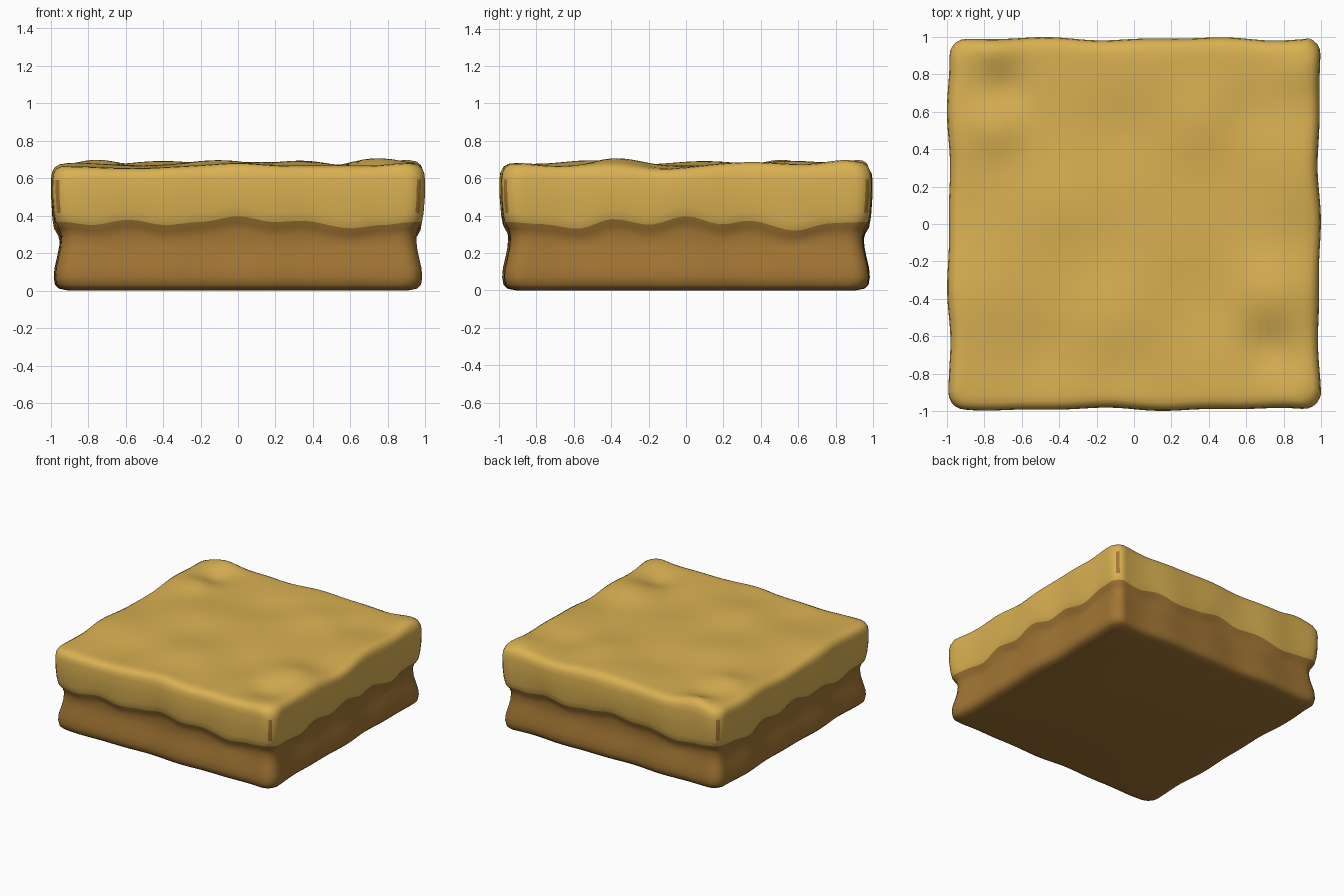
import bpy, bmesh, math

if "Cube" in bpy.data.objects:
    bpy.data.objects.remove(bpy.data.objects["Cube"])


def material(name, rgb):
    m = bpy.data.materials.new(name)
    m.diffuse_color = (*rgb, 1)
    m.use_nodes = True
    m.node_tree.nodes["Principled BSDF"].inputs["Base Color"].default_value = m.diffuse_color
    return m


def lerp(table, t):
    for (a, va), (b, vb) in zip(table, table[1:]):
        if t <= b:
            k = max(0, (t - a) / (b - a))
            k = k * k * (3 - 2 * k)
            return va + (vb - va) * k
    return table[-1][1]


# wavy lower edge of the sand, along the front/back and the right/left
WAVE_A = [(-.95, .365), (-.8, .35), (-.6, .378), (-.4, .35), (-.2, .367), (0, .397),
          (.2, .365), (.35, .373), (.62, .332), (.8, .35), (.95, .365)]
WAVE_B = [(-.95, .365), (-.8, .355), (-.6, .33), (-.4, .382), (-.2, .352), (0, .397),
          (.2, .353), (.35, .373), (.6, .32), (.8, .36), (.95, .365)]

# gentle mounds and dents on top: x, y, radius, height
BUMPS = [(-.75, .93, .13, .035), (-.7, .72, .13, -.03), (-.75, .52, .14, .035),
         (.75, -.36, .2, .045), (.72, -.66, .13, -.035), (.35, -.4, .25, -.02),
         (-.1, -.5, .25, .03), (-.5, -.68, .2, -.02), (.1, .85, .25, .02),
         (-.1, .5, .2, -.015), (.35, .55, .2, .025), (.62, .6, .15, -.015),
         (.9, .85, .15, .03), (-.4, .1, .25, .025), (-.85, -.4, .2, .015),
         (.92, -.15, .2, -.02), (.95, .35, .25, .02), (0, -.98, .16, .015),
         (-.6, -.98, .25, -.01), (-.98, .1, .25, -.015), (.9, -.9, .12, .015)]


def relief(x, y):
    return sum(h * math.exp(-((x - a)**2 + (y - b)**2) / (r * r))
               for a, b, r, h in BUMPS)


# rounded square outline: x, y, sand edge height, is-corner-crease flag
N, ARC, R = 40, 5, .09
outline = []
for k in range(4):
    wave = WAVE_A if k % 2 == 0 else WAVE_B
    c, s = round(math.cos(k * math.pi / 2)), round(math.sin(k * math.pi / 2))
    side = [(-.91 + 1.82 * i / N, -1, False) for i in range(N + 1)]
    for j in range(1, ARC):
        a = -math.pi / 2 + j * math.pi / 2 / ARC
        side.append((.91 + R * math.cos(a), -.91 + R * math.sin(a), j == ARC // 2))
    for px, py, crease in side:
        edge = lerp(wave, px)
        out = .006 * math.sin(7 * px + k * 2) + .004 * math.sin(13 * px + k)
        outline.append((c * px - s * py, s * px + c * py, edge, crease, out))

# profile rows: half width, height, follows sand edge, share of top relief
ROWS = [(.90, 0, 0, 0), (.945, .010, 0, 0), (.967, .03, 0, 0), (.974, .07, 0, 0),
        (.970, .12, 0, 0), (.956, .18, 0, 0), (.946, .23, 0, 0), (.941, -.075, 1, 0),
        (.951, -.035, 1, 0), (.972, 0, 1, 0), (.981, .05, 1, 0), (.988, .5, 0, 0),
        (.989, .59, 0, .3), (.984, .625, 0, .6), (.970, .650, 0, .9), (.945, .663, 0, 1)]
SAND_ROW, CREASE_ROWS = 9, (10, 11)
ROWS += [(h / 100, .667, 0, 1) for h in (91, 87, 82, 77, 72, 67, 62, 57, 52, 47, 42,
                                        37, 32, 27, 22, 17, 12, 7, 3)]

bm = bmesh.new()
rings = []
for h, z, follow, rel in ROWS:
    ring = []
    for x, y, edge, crease, out in outline:
        g = h + (out if h > .93 else out * h * .5)
        zz = z + edge * follow
        if rel:
            zz += rel * relief(x * g, y * g)
        ring.append(bm.verts.new((x * g, y * g, zz)))
    rings.append(ring)

n = len(outline)
for r in range(len(rings) - 1):
    for i in range(n):
        j = (i + 1) % n
        f = bm.faces.new((rings[r][i], rings[r][j], rings[r + 1][j], rings[r + 1][i]))
        bare = r in CREASE_ROWS and outline[i][3]   # dirt showing in corner creases
        f.material_index = 1 if r >= SAND_ROW and not bare else 0
bm.faces.new(list(reversed(rings[0]))).material_index = 0
bm.faces.new(rings[-1]).material_index = 1
bmesh.ops.recalc_face_normals(bm, faces=bm.faces)
for f in bm.faces:
    f.smooth = True

# ground tile
me = bpy.data.meshes.new("sand_ground_tile")
bm.to_mesh(me)
bm.free()
me.materials.append(material("brown dirt", (.36, .18, .034)))
me.materials.append(material("yellow sand", (.70, .44, .085)))
ob = bpy.data.objects.new("sand_ground_tile", me)
bpy.context.collection.objects.link(ob)
